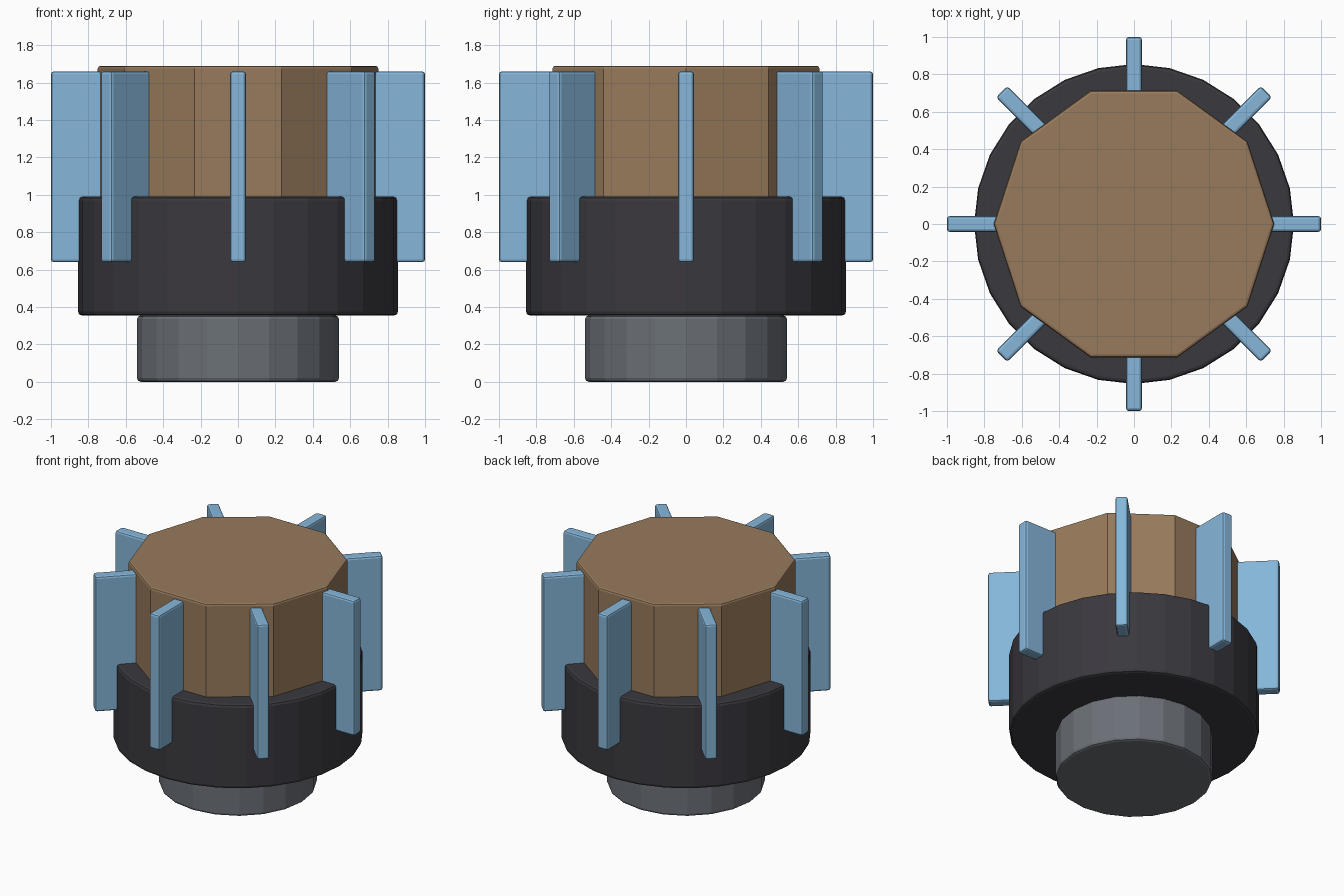
import bpy
import bmesh
from math import cos, sin, pi
from mathutils import Matrix

if "Cube" in bpy.data.objects:
    bpy.data.objects.remove(bpy.data.objects["Cube"], do_unlink=True)


def material(name, srgb):
    linear = [((c + 0.055) / 1.055) ** 2.4 for c in srgb]
    mat = bpy.data.materials.new(name)
    mat.use_nodes = True
    mat.diffuse_color = (*linear, 1)
    mat.node_tree.nodes["Principled BSDF"].inputs["Base Color"].default_value = (*linear, 1)
    return mat


def finish(name, bm, mat, bevel):
    mesh = bpy.data.meshes.new(name)
    bm.to_mesh(mesh)
    bm.free()
    obj = bpy.data.objects.new(name, mesh)
    bpy.context.collection.objects.link(obj)
    mesh.materials.append(mat)
    # Round only the sharp edges, not the seams between side facets
    mod = obj.modifiers.new("soft_edges", "BEVEL")
    mod.width = bevel
    mod.segments = 2
    mod.limit_method = "ANGLE"
    mod.angle_limit = pi / 4
    return obj


def prism(name, sides, radius, bottom, top, mat, bevel):
    """Upright prism with one corner on the +x axis."""
    bm = bmesh.new()
    ring = [bm.verts.new((radius * cos(2 * pi * i / sides),
                          radius * sin(2 * pi * i / sides), bottom)) for i in range(sides)]
    base = bm.faces.new(ring)
    wall = bmesh.ops.extrude_face_region(bm, geom=[base], use_keep_orig=True)
    raised = [v for v in wall["geom"] if isinstance(v, bmesh.types.BMVert)]
    bmesh.ops.translate(bm, verts=raised, vec=(0, 0, top - bottom))
    bmesh.ops.recalc_face_normals(bm, faces=bm.faces)
    return finish(name, bm, mat, bevel)


def fin(name, angle, mat):
    """Upright plate reaching outward from the core."""
    inner, outer, bottom, top, thickness = 0.6, 1.0, 0.64, 1.66, 0.085
    bm = bmesh.new()
    bmesh.ops.create_cube(bm, size=1)
    bmesh.ops.scale(bm, verts=bm.verts, vec=(outer - inner, thickness, top - bottom))
    bmesh.ops.translate(bm, verts=bm.verts, vec=((inner + outer) / 2, 0, (bottom + top) / 2))
    bmesh.ops.rotate(bm, verts=bm.verts, cent=(0, 0, 0), matrix=Matrix.Rotation(angle, 3, "Z"))
    return finish(name, bm, mat, 0.015)


brown = material("brown", (0.595, 0.48, 0.36))
charcoal = material("charcoal", (0.227, 0.22, 0.243))
grey = material("grey", (0.42, 0.44, 0.465))
blue = material("light_blue", (0.525, 0.715, 0.855))

# Stacked body
prism("base_plug", 20, 0.54, 0, 0.355, grey, 0.02)
prism("collar", 28, 0.855, 0.355, 0.99, charcoal, 0.02)
prism("core_block", 10, 0.75, 0.9, 1.69, brown, 0.015)

# Eight radial fins
for i in range(8):
    fin(f"fin_{i + 1}", i * pi / 4, blue)
